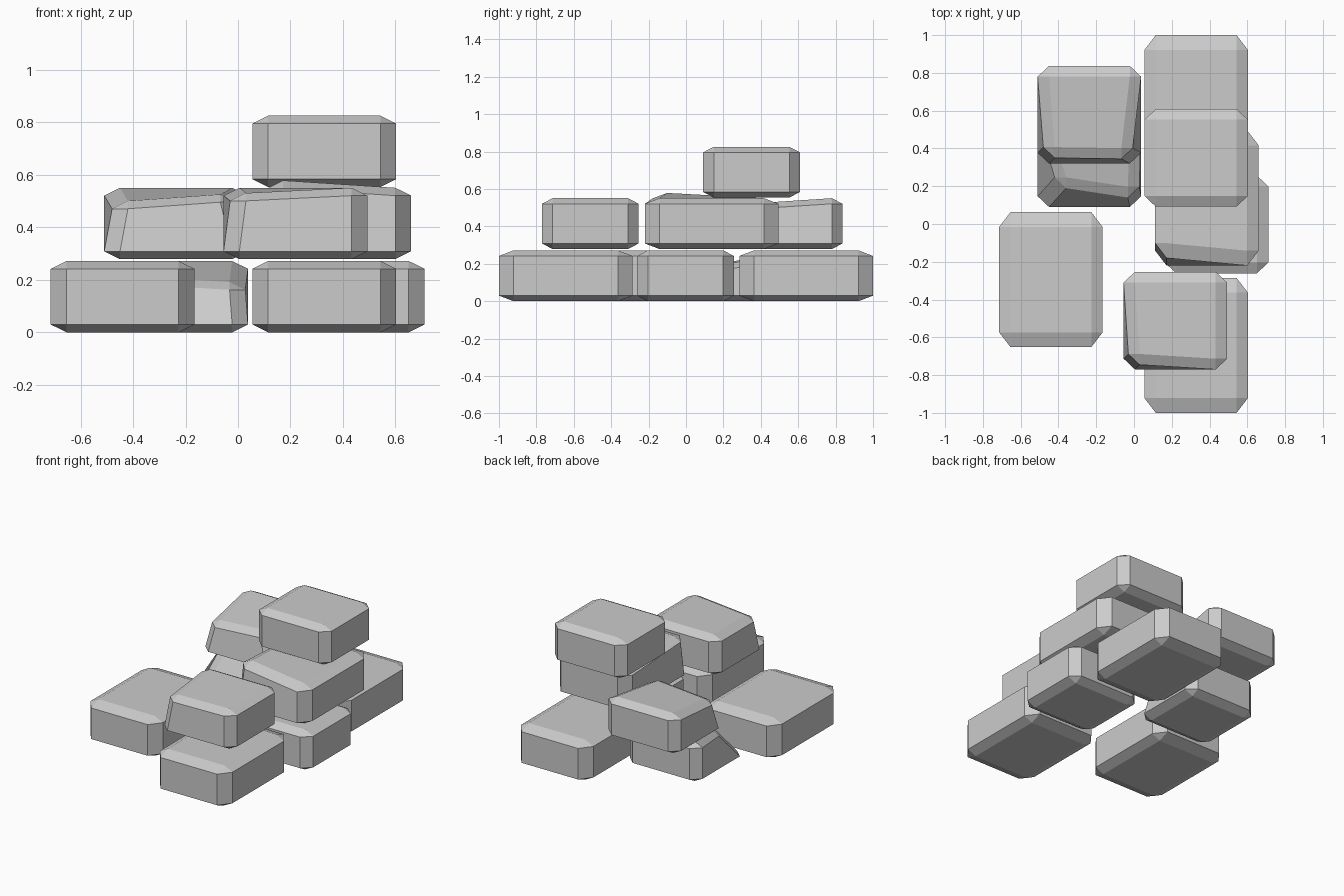
import bpy, bmesh
from mathutils import Vector

if "Cube" in bpy.data.objects:
    bpy.data.objects.remove(bpy.data.objects["Cube"])

WIDTH, HEIGHT = 0.548, 0.272
LONG, SHORT = 0.715, 0.517


def stone(name, x, y, z, length, pulls=None):
    """Chamfered block from its low corner; pulls = {(sx, sy, sz): offset of that corner}."""
    size = Vector((WIDTH, length, HEIGHT))
    low = Vector((x, y, z))
    bm = bmesh.new()
    bmesh.ops.create_cube(bm, size=1.0)
    bmesh.ops.bevel(bm, geom=bm.edges[:], offset=0.11, segments=1,
                    affect='EDGES', profile=0.5)
    for v in bm.verts:
        corner = tuple(1 if c > 0 else -1 for c in v.co)
        unit = v.co + Vector((0.5, 0.5, 0.5))
        v.co = low + Vector(a * b for a, b in zip(unit, size))
        if pulls and corner in pulls:
            v.co += Vector(pulls[corner])
    bmesh.ops.recalc_face_normals(bm, faces=bm.faces[:])
    mesh = bpy.data.meshes.new(name)
    bm.to_mesh(mesh)
    bm.free()
    obj = bpy.data.objects.new(name, mesh)
    bpy.context.collection.objects.link(obj)
    return obj


FRONT_LEFT, FRONT_RIGHT = (-1, -1, 1), (1, -1, 1)   # top corners that get chipped
MID, TOP = 0.279, 0.554

# Bottom layer
stone("bottom_stone_left", -0.714, -0.652, 0, LONG)
stone("bottom_stone_front", 0.055, -1.0, 0, LONG)
stone("bottom_stone_right", 0.163, -0.261, 0, SHORT)
stone("bottom_stone_back", 0.055, 0.285, 0, LONG)
stone("bottom_stone_chipped", -0.51, 0.09, 0, SHORT,
      {FRONT_LEFT: (0.09, 0.10, -0.06), FRONT_RIGHT: (-0.01, 0.05, -0.08)})

# Middle layer
stone("middle_stone_back", -0.51, 0.32, MID, SHORT,
      {FRONT_LEFT: (0.03, 0.03, -0.05), FRONT_RIGHT: (-0.045, 0.025, -0.025)})
stone("middle_stone_right", 0.112, -0.22, MID, LONG,
      {FRONT_LEFT: (0.0, 0.04, 0.028)})
stone("middle_stone_front", -0.055, -0.77, MID, SHORT,
      {FRONT_LEFT: (0.025, 0.025, -0.02)})

# Top stone
stone("top_stone", 0.055, 0.092, TOP, SHORT)
